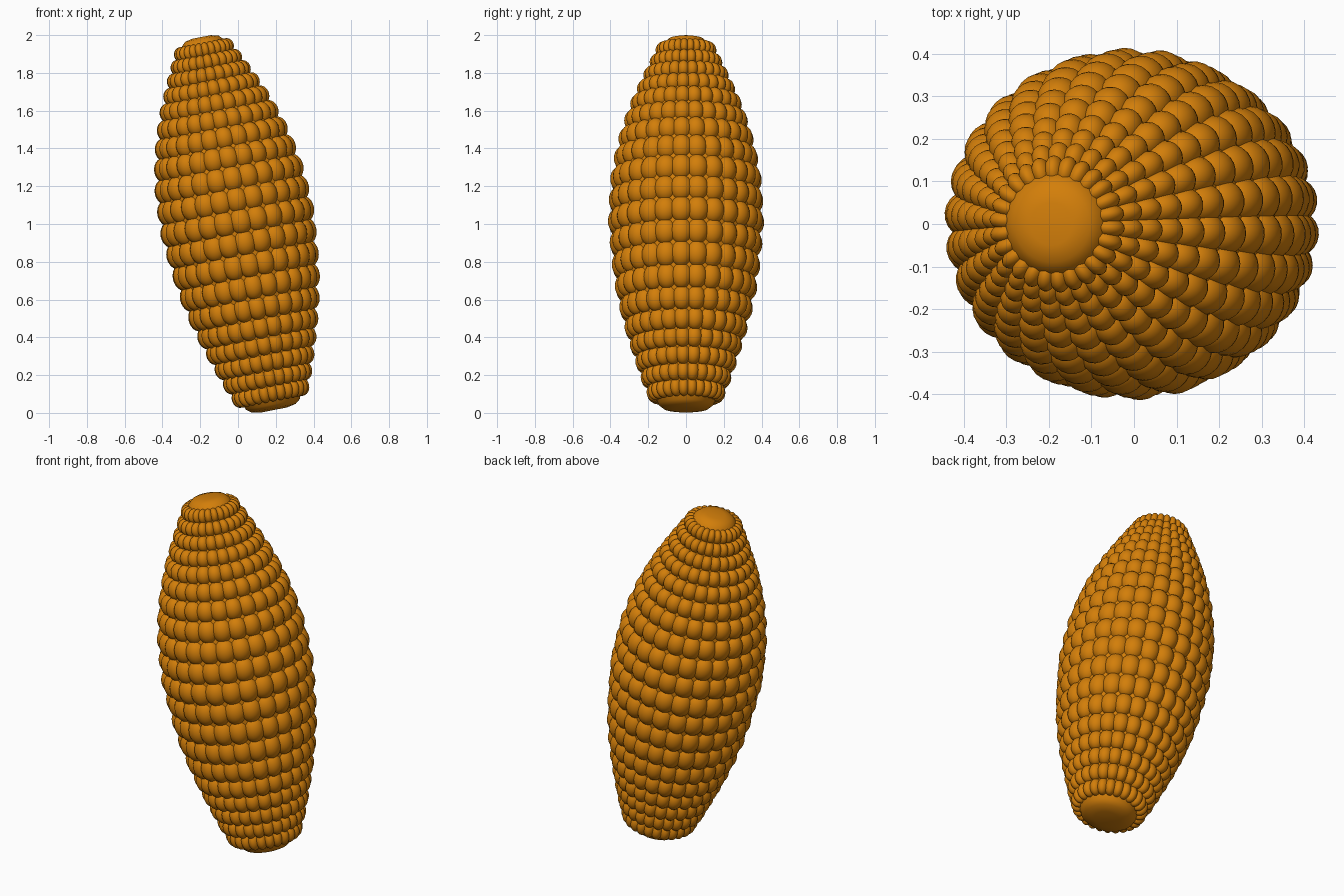
import bpy, bmesh, math
from mathutils import Matrix, Vector

if "Cube" in bpy.data.objects:
    bpy.data.objects.remove(bpy.data.objects["Cube"])

mat = bpy.data.materials.new("golden")
mat.diffuse_color = (0.65, 0.21, 0.003, 1)
mat.use_nodes = True
mat.node_tree.nodes["Principled BSDF"].inputs["Base Color"].default_value = mat.diffuse_color

# cob frame: axis leans towards -x going up
BASE, TOP = Vector((0.187, 0, 0.03)), Vector((-0.193, 0, 1.985))
LENGTH = (TOP - BASE).length
lean = math.atan2(BASE.x - TOP.x, TOP.z - BASE.z)
FRAME = Matrix.Translation(BASE) @ Matrix.Rotation(-lean, 4, 'Y')

# outer radius along the cob (height, radius)
PROFILE = [(0, 0.17), (0.07, 0.205), (0.18, 0.248), (0.4, 0.318), (0.6, 0.37), (0.8, 0.398),
           (1.0, 0.414), (1.2, 0.406), (1.4, 0.372), (1.6, 0.31), (1.75, 0.245),
           (1.87, 0.188), (1.94, 0.154), (2.0, 0.12)]


def radius(h):
    for (a, ra), (b, rb) in zip(PROFILE, PROFILE[1:]):
        if h <= b:
            return ra + (rb - ra) * max(0, h - a) / (b - a)
    return PROFILE[-1][1]


def make_object(name, verts, faces):
    me = bpy.data.meshes.new(name)
    me.from_pydata(verts, [], faces)
    me.transform(FRAME)
    me.shade_smooth()
    me.materials.append(mat)
    ob = bpy.data.objects.new(name, me)
    bpy.context.collection.objects.link(ob)


# smooth core with gently domed ends
N = 48
outline = [(0.07, -0.015), (0.12, -0.005), (0.145, 0.015)]
outline += [(radius(h) - 0.035, h) for h in [0.05 + i * 0.0925 for i in range(21)]]
outline += [(0.115, LENGTH - 0.03), (0.09, LENGTH - 0.004), (0.05, LENGTH + 0.005)]
verts = [(r * math.cos(2 * math.pi * k / N), r * math.sin(2 * math.pi * k / N), h)
         for r, h in outline for k in range(N)]
faces = [(j * N + k, j * N + (k + 1) % N, (j + 1) * N + (k + 1) % N, (j + 1) * N + k)
         for j in range(len(outline) - 1) for k in range(N)]
faces.append(tuple(reversed(range(N))))
faces.append(tuple(range(len(verts) - N, len(verts))))
make_object("cob_core", verts, faces)

# one round kernel used as the template
bm = bmesh.new()
bmesh.ops.create_uvsphere(bm, u_segments=20, v_segments=12, radius=1)
ball = [v.co.copy() for v in bm.verts]
ball_faces = [[v.index for v in f.verts] for f in bm.faces]
bm.free()

# rings of overlapping kernels, spacing shrinks towards both ends
ROWS = [0.08, 0.16, 0.245, 0.335, 0.43, 0.537, 0.65, 0.767, 0.885, 1.0, 1.115, 1.228,
        1.34, 1.445, 1.543, 1.633, 1.715, 1.79, 1.86, 1.925]
COLS = 26
verts, faces = [], []
for i, h in enumerate(ROWS):
    gap = (ROWS[min(i + 1, 19)] - ROWS[max(i - 1, 0)]) / (2 if 0 < i < 19 else 1)
    r = radius(h)
    depth = 0.025 + 0.08 * r
    for k in range(COLS):
        a = math.radians(-4) + 2 * math.pi * k / COLS
        m = (Matrix.Rotation(a, 4, 'Z') @ Matrix.Translation((r - depth, 0, h))
             @ Matrix.Diagonal((depth, r * math.pi / COLS * 1.22, gap * 0.63, 1)))
        start = len(verts)
        verts += [m @ v for v in ball]
        faces += [[start + n for n in f] for f in ball_faces]
make_object("kernels", verts, faces)
